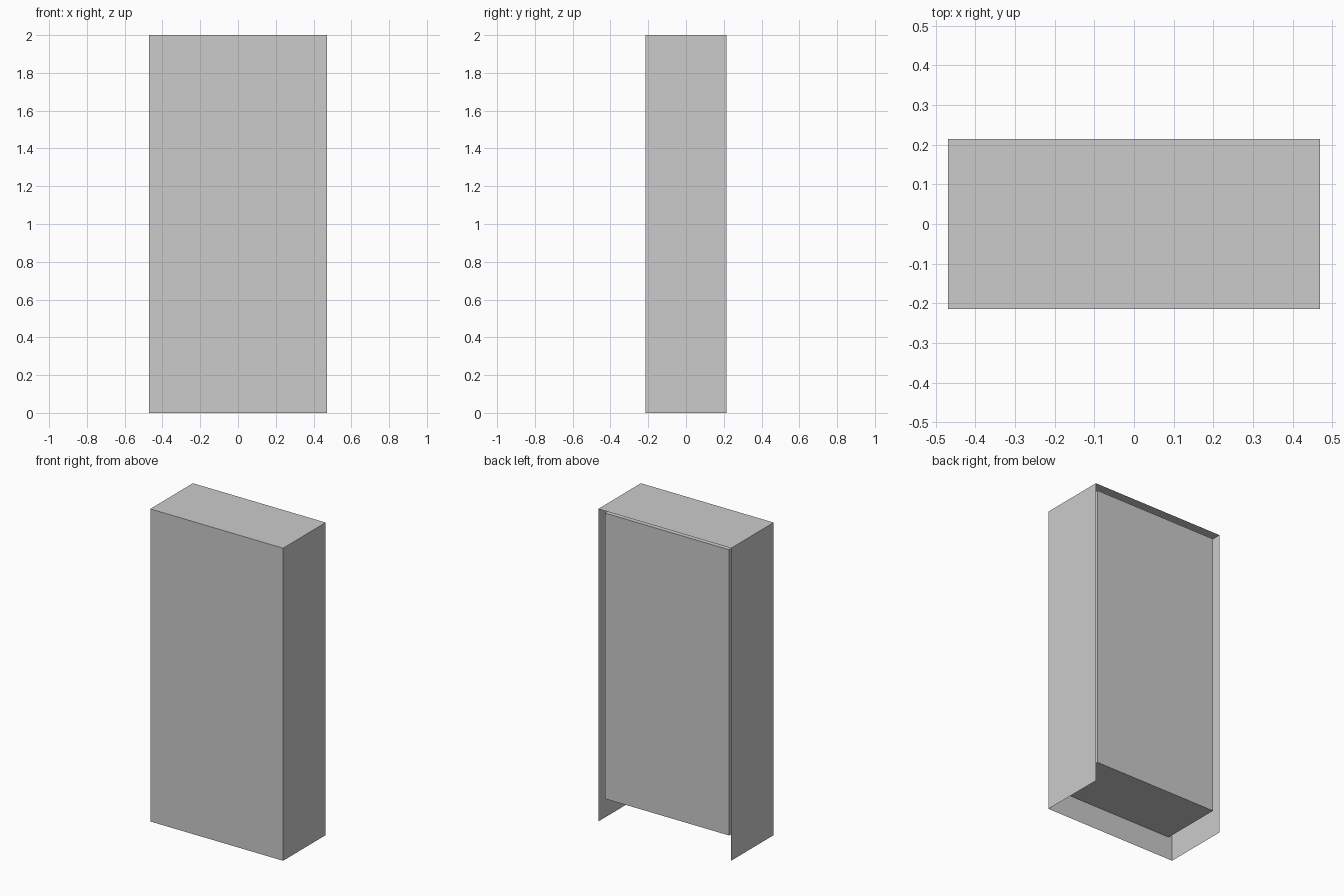
import bpy, bmesh
from mathutils import Vector

if "Cube" in bpy.data.objects:
    bpy.data.objects.remove(bpy.data.objects["Cube"])

W, D, H = 0.94, 0.43, 2.0


def box(name, lo, hi, open_sides=()):
    """Box between two corners; faces whose normal is in open_sides are removed."""
    bm = bmesh.new()
    bmesh.ops.create_cube(bm, size=1)
    lo, hi = Vector(lo), Vector(hi)
    for v in bm.verts:
        v.co = Vector([(a + b) / 2 + c * (b - a) for a, b, c in zip(lo, hi, v.co)])
    bm.normal_update()
    gone = [f for f in bm.faces if any(f.normal.dot(Vector(s)) > 0.9 for s in open_sides)]
    bmesh.ops.delete(bm, geom=gone, context='FACES')
    mesh = bpy.data.meshes.new(name)
    bm.to_mesh(mesh)
    bm.free()
    ob = bpy.data.objects.new(name, mesh)
    bpy.context.collection.objects.link(ob)
    return ob


# Thin outer casing: front, sides and top, open at the back and underneath
box("outer_casing", (-W / 2, -D / 2, 0), (W / 2, D / 2, H),
    open_sides=[(0, 1, 0), (0, 0, -1)])

# Inner cabinet body, inset from the casing and raised above the floor
box("inner_body", (-W / 2 + 0.03, -D / 2 + 0.005, 0.145),
    (W / 2 - 0.03, D / 2 - 0.023, H - 0.027))
